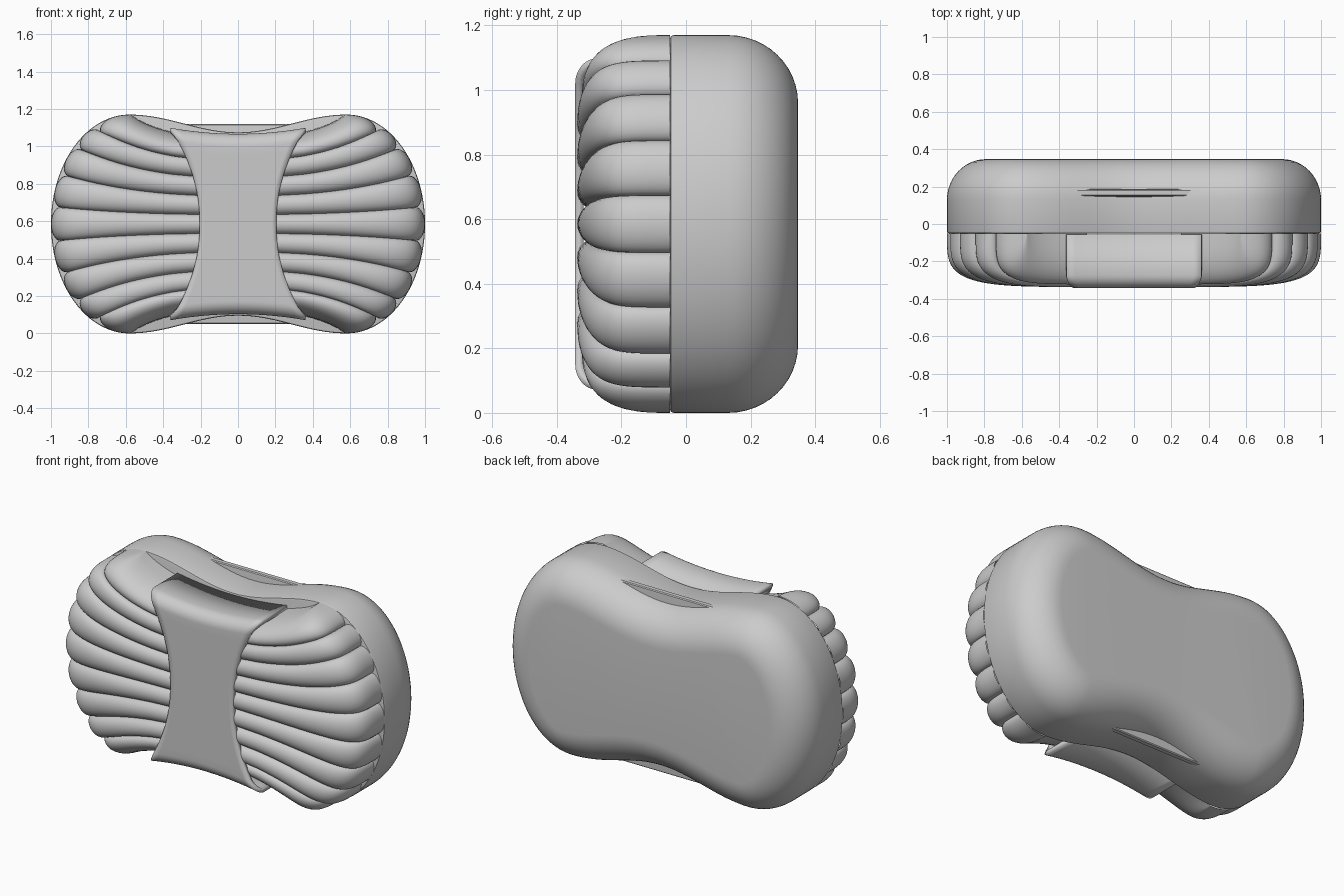
import bpy, bmesh, math
from mathutils import Vector

cube = bpy.data.objects.get("Cube")
if cube:
    bpy.data.objects.remove(cube)

MID = 0.585     # height of the centre line
SEAM = -0.05    # where ribs meet the back shell

grey = bpy.data.materials.new("light_grey")
grey.use_nodes = True
grey.diffuse_color = (0.6, 0.6, 0.6, 1)
grey.node_tree.nodes["Principled BSDF"].inputs["Base Color"].default_value = (0.6, 0.6, 0.6, 1)


def finish(bm, name, angle=40, recalc=True):
    if recalc:
        bmesh.ops.recalc_face_normals(bm, faces=bm.faces)
    mesh = bpy.data.meshes.new(name)
    bm.to_mesh(mesh)
    bm.free()
    mesh.materials.append(grey)
    ob = bpy.data.objects.new(name, mesh)
    bpy.context.collection.objects.link(ob)
    bpy.ops.object.select_all(action='DESELECT')
    ob.select_set(True)
    bpy.context.view_layer.objects.active = ob
    bpy.ops.object.shade_smooth_by_angle(angle=math.radians(angle))
    return ob


def grid(bm, rows, closed=False):
    """Skin a list of point rows with quads."""
    vs = [[bm.verts.new(p) for p in row] for row in rows]
    for a, b in zip(vs, vs[1:]):
        n = len(a)
        for i in range(n if closed else n - 1):
            j = (i + 1) % n
            bm.faces.new((a[i], a[j], b[j], b[i]))
    return vs


def lobe(theta):
    return Vector((0.58 + 0.42 * math.cos(theta), 0.585 * math.sin(theta)))


def waist(x):
    return 0.49 + 0.095 * (1 - math.cos(math.pi * x / 0.58)) / 2


# Waisted outline, built from one quadrant and mirrored
quad = [lobe(math.pi / 2 * i / 24) for i in range(25)]
quad += [Vector((x, waist(x))) for x in (0.58 * (1 - i / 16) for i in range(1, 17))]
half = quad + [Vector((-p.x, p.y)) for p in quad[-2::-1]]
outline = half + [Vector((p.x, -p.y)) for p in half[-2:0:-1]]


def inset_ring(d, y):
    ring = []
    for i, p in enumerate(outline):
        tan = (outline[(i + 1) % len(outline)] - outline[i - 1]).normalized()
        q = p + Vector((-tan.y, tan.x)) * d
        ring.append((q.x, y, q.y + MID))
    return ring


# Back shell: outline lofted to a rounded, flat back
bm = bmesh.new()
profile = [(0.012, SEAM), (0.003, SEAM + 0.003), (0, SEAM + 0.012)]
for i in range(13):
    a = math.pi / 2 * i / 12
    profile.append((0.21 * (1 - math.cos(a)), 0.13 + 0.217 * math.sin(a)))
rings = grid(bm, [inset_ring(d, y) for d, y in profile], closed=True)
bm.faces.new(rings[0])
bm.faces.new(rings[-1])
finish(bm, "back_shell")


# Fanned ribs: flow lines swept from the band to the rim
def flow(t, s):
    a = abs(t)
    extra = max(0, a - 3.5)
    p0 = Vector((0.15 + 0.005 * a * a, 0.1 * a + 0.02 * extra))
    p2 = lobe(math.radians(18.5 * a + 8 * extra))
    p1 = Vector(((p0.x + p2.x) / 2 + 0.08, p0.y + 0.01 * a))
    p = p0 * (1 - s) ** 2 + p1 * 2 * s * (1 - s) + p2 * s * s
    return p.x, math.copysign(p.y, t)


def rib_depth(t):
    q = max(0, abs(t) - 3.3) / 1.2
    return max(0, 1 - q ** 2.6) ** (1 / 2.6)


columns = [(k, -math.cos(math.pi * j / 14)) for k in range(-4, 5) for j in range(14)] + [(4, 1)]
STEPS = 36
for side, label in ((1, "left"), (-1, "right")):
    bm = bmesh.new()
    rows = []
    for k, u in columns:
        t = k + u / 2
        row = []
        for i in range(STEPS + 1):
            phi = math.pi / 2 * i / STEPS
            s, d = math.sqrt(math.sin(phi)), math.sqrt(max(0, math.cos(phi)))
            x, z = flow(t, s)
            row.append((side * x, SEAM - 0.287 * d * rib_depth(t), z + MID))
        rows.append(row)
    vs = grid(bm, rows)
    if side > 0:
        bmesh.ops.reverse_faces(bm, faces=bm.faces)
    bm.normal_update()
    if sum(f.normal.y * f.calc_area() for f in bm.faces) > 0:
        bmesh.ops.reverse_faces(bm, faces=bm.faces)
        bm.normal_update()
    # press the valleys between ribs inward
    moves = []
    for (k, u), row in zip(columns, vs):
        if abs(k) == 4 and u * k > 0:
            continue
        sink = 0.045 * (1 - math.sqrt(max(0, 1 - u * u)))
        moves += [(v, v.normal * sink) for v in row]
    for v, m in moves:
        v.co -= m
    finish(bm, label + "_ribs", recalc=False)


# Centre band: waisted plate wrapping over the top and bottom
def band_width(h):
    return 0.205 + 0.155 * min(1, abs(h) / 0.5) ** 2.2


R = 0.07
path = [(SEAM - 0.005, 1.0, 0.0)]          # depth, height factor, height drop
for i in range(9):
    a = math.pi / 2 * i / 8
    path.append((-0.343 + R - R * math.sin(a), 1.0, R * (1 - math.cos(a))))
path += [(-0.343, f / 10, R * f / 10) for f in range(9, 0, -1)]
full = [(y, f, d, 1) for y, f, d in path] + [(-0.343, 0, 0, 1)]
full += [(y, f, d, -1) for y, f, d in reversed(path)]
rows = []
for y, f, drop, sign in full:
    w = band_width(0.5 * f - drop)
    row = []
    for i in range(17):
        x = w * (i / 8 - 1)
        top = 0.482 + 0.032 * (x / 0.36) ** 2
        row.append((x, y, MID + sign * (top * f - drop)))
    rows.append(row)
bm = bmesh.new()
grid(bm, rows)
bm.normal_update()
if sum(f.normal.y * f.calc_area() for f in bm.faces) > 0:
    bmesh.ops.reverse_faces(bm, faces=bm.faces)
band = finish(bm, "centre_band", recalc=False)
solid = band.modifiers.new("thickness", 'SOLIDIFY')
solid.thickness = 0.025
solid.offset = -1

# Straight lips bridging the waist, top and bottom
for sign, label in ((1, "top"), (-1, "bottom")):
    bm = bmesh.new()
    section = [(0.14, 0.45), (0.15, 0.53), (0.155, 0.535), (0.18, 0.535), (0.185, 0.53), (0.19, 0.45)]
    ends = grid(bm, [[(x, y, MID + sign * z) for y, z in section] for x in (-0.35, 0.35)], closed=True)
    for e in ends:
        bm.faces.new(e)
    finish(bm, label + "_lip", 30)
